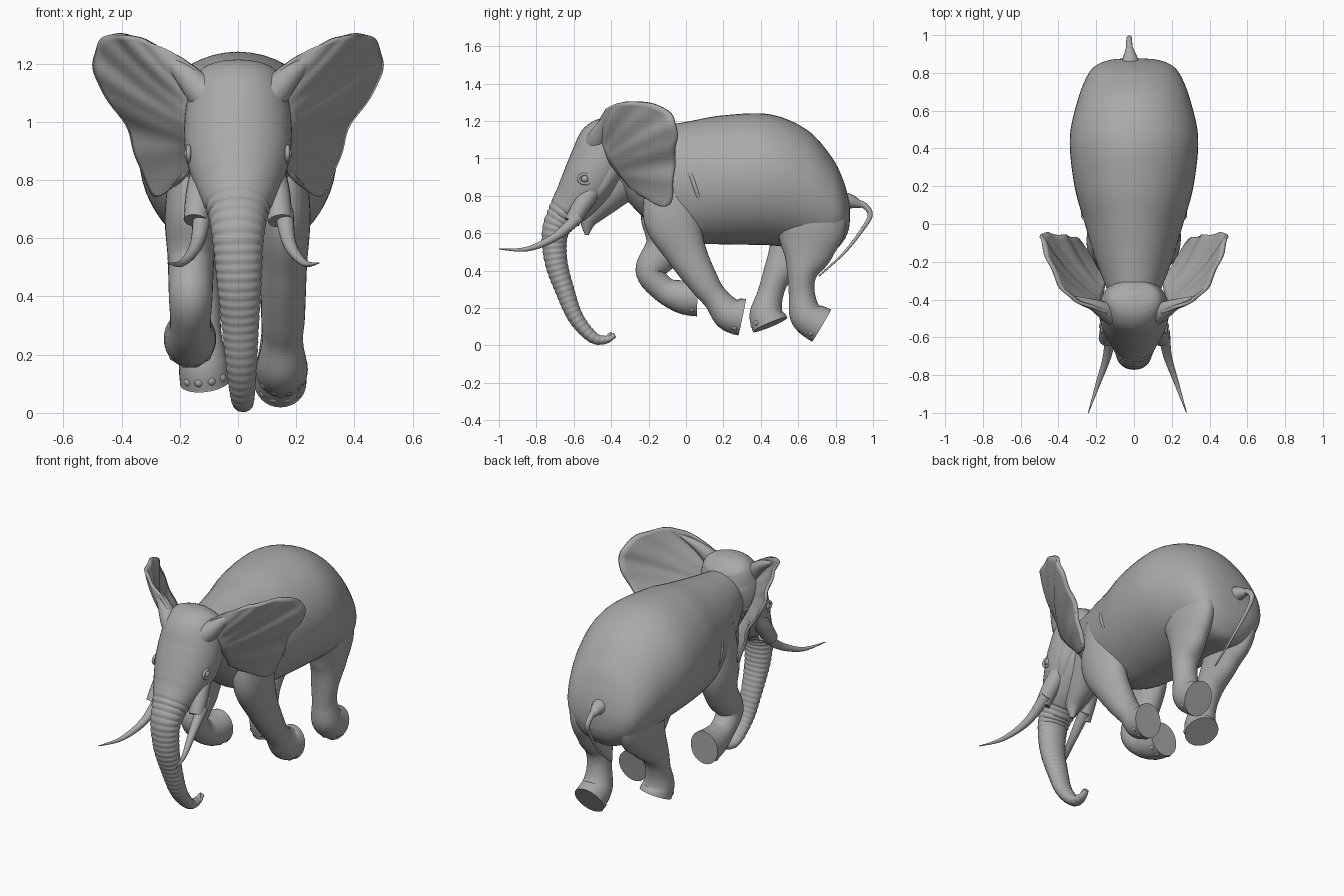
import bpy
import bmesh
import math
from mathutils import Vector

cube = bpy.data.objects.get("Cube")
if cube:
    bpy.data.objects.remove(cube, do_unlink=True)

# One grey hide colour for everything
hide = bpy.data.materials.new("grey_hide")
hide.use_nodes = True
hide.diffuse_color = (.4, .4, .4, 1)
hide.node_tree.nodes["Principled BSDF"].inputs["Base Color"].default_value = hide.diffuse_color
parts = []


def finish(name, bm):
    """Turn a bmesh into a coloured object."""
    bmesh.ops.recalc_face_normals(bm, faces=bm.faces)
    mesh = bpy.data.meshes.new(name)
    bm.to_mesh(mesh)
    bm.free()
    mesh.materials.append(hide)
    obj = bpy.data.objects.new(name, mesh)
    bpy.context.collection.objects.link(obj)
    parts.append(obj)
    return obj


def blend(start, end, factor):
    return start + (end - start) * factor


def spline(points, steps):
    """Smooth curve through tuples of any length."""
    result = []
    last = len(points) - 1
    for i in range(last):
        before, start = points[max(i - 1, 0)], points[i]
        end, after = points[i + 1], points[min(i + 2, last)]
        for k in range(steps):
            f = k / steps
            result.append([
                q + f / 2 * (r - p + f * (2 * p - 5 * q + 4 * r - s + f * (3 * (q - r) + s - p)))
                for p, q, r, s in zip(before, start, end, after)])
    return result + [list(points[last])]


def frame(tangent):
    """Sideways and upright directions around a path."""
    t = tangent.normalized()
    side = (Vector((1, 0, 0)) - t * t.x).normalized()
    return t, side, side.cross(t)


def smooth_skin(length):
    return 1


def loft(name, sections, steps=8, sides=32, ripple=smooth_skin, axis=None):
    """Skin elliptical sections (x, y, z, half width, half depth)."""
    rows = spline(sections, steps)
    centres = [Vector(row[:3]) for row in rows]
    bm = bmesh.new()
    rings, length = [], 0
    for i, (x, y, z, width, depth) in enumerate(rows):
        before, after = centres[max(i - 1, 0)], centres[min(i + 1, len(rows) - 1)]
        length += (centres[i] - before).length
        tangent, side, up = frame(axis or after - before)
        ring = []
        for j in range(sides):
            angle = math.tau * j / sides
            offset = side * math.cos(angle) * width + up * math.sin(angle) * depth
            ring.append(bm.verts.new(centres[i] + offset * ripple(length)))
        rings.append(ring)
    for low, high in zip(rings, rings[1:]):
        for j in range(sides):
            k = (j + 1) % sides
            bm.faces.new((low[j], low[k], high[k], high[j]))
    bm.faces.new(rings[0])
    bm.faces.new(rings[-1])
    return finish(name, bm)


def tube(name, path, start, end):
    """Round loft whose radius changes evenly along the path."""
    radii = [blend(start, end, i / (len(path) - 1)) for i in range(len(path))]
    return loft(name, [(*p, r, r) for p, r in zip(path, radii)], sides=16)


def ball(name, centre, radius):
    bm = bmesh.new()
    bmesh.ops.create_uvsphere(bm, u_segments=16, v_segments=10, radius=radius)
    bmesh.ops.translate(bm, verts=bm.verts, vec=centre)
    return finish(name, bm)


def flip(points, side, shift=0):
    return [(x * side + shift, y, z) for x, y, z in points]


# Torso: upright sections of y, centre height, half width, half height
torso = [(-.4, 1, .12, .13), (-.2, .91, .2, .25), (0, .875, .26, .32), (.2, .885, .315, .345),
         (.45, .885, .34, .35), (.65, .83, .3, .32), (.78, .755, .25, .25),
         (.84, .72, .2, .165), (.87, .7, .12, .08), (.877, .7, .02, .02)]
loft("torso", [(0, *section) for section in torso], sides=48, axis=Vector((0, 1, 0)))


# Head flowing into a ringed, evenly tapering trunk
def trunk_rings(length):
    groove = .05 if .55 < length < 1.4 else 0
    return 1 - groove * abs(math.cos(math.pi * length / .03)) ** 5


head = [(-.365, 1.2, .04, .02), (-.38, 1.17, .13, .09), (-.42, 1.09, .17, .15),
        (-.455, .98, .185, .165), (-.51, .88, .178, .155), (-.575, .79, .15, .13), (-.65, .7, .11, .095)]
trunk = [(-.7, .6), (-.695, .45), (-.65, .3), (-.59, .15), (-.5, .045), (-.43, .03), (-.38, .055)]
sections = [(0, *section) for section in head]
for i, (y, z) in enumerate(trunk):
    width = blend(.09, .015, i / (len(trunk) - 1))
    sections.append((.004 * i, y, z, width, width * .8))
loft("head_and_trunk", sections, steps=24, sides=40, ripple=trunk_rings)
tube("trunk_fingertip", [(.025, -.425, .035), (.025, -.4, .07)], .015, .005)
tube("lower_jaw", [(0, -.35, .88), (0, -.46, .76), (0, -.52, .67), (0, -.53, .59)], .12, .01)

# Ears: a sheet stretched from a root on the skull to a free rim
ear_root = [(.12, -.46, 1.13), (.17, -.42, 1), (.15, -.3, .85)]
ear_rim = [(.14, -.47, 1.18), (.22, -.44, 1.235), (.33, -.39, 1.285), (.4, -.31, 1.3), (.46, -.17, 1.29),
           (.49, -.07, 1.22), (.47, -.05, 1.12), (.385, -.06, 1), (.34, -.07, .87), (.28, -.1, .745),
           (.19, -.26, .81)]


def ear(name, side, across=14):
    rims = spline(flip(ear_rim, side), 8)
    roots = spline(flip(ear_root, side), (len(rims) - 1) // 2)
    outward = Vector((side * .6, -.8, 0))
    bm = bmesh.new()
    grid = []
    for i, (root, rim) in enumerate(zip(roots, rims)):
        along = i / (len(rims) - 1)
        row = []
        for k in range(across + 1):
            out = k / across
            bow = .025 * math.sin(math.pi * out)
            fold = .006 * out * math.sin(along * 50)
            bulge = (bow + fold) * math.sin(math.pi * along)
            row.append(bm.verts.new(Vector(root).lerp(Vector(rim), out) + outward * bulge))
        grid.append(row)
    for inner, outer in zip(grid, grid[1:]):
        for k in range(across):
            bm.faces.new((inner[k], inner[k + 1], outer[k + 1], outer[k]))
    thick = finish(name, bm).modifiers.new("thickness", "SOLIDIFY")
    thick.thickness = .018
    thick.offset = 0


# Paired parts of the head and shoulders
for label, side in (("left", 1), ("right", -1)):
    ear(label + "_ear", side)
    tube(label + "_ear_muscle", flip([(.07, -.48, 1.06), (.13, -.47, 1.11), (.21, -.43, 1.19),
                                      (.31, -.39, 1.25)], side), .08, .008)
    tube(label + "_tusk_socket", flip([(.1, -.48, .86), (.13, -.55, .76), (.145, -.61, .66)], side), .055, .042)
    tube(label + "_tusk", flip([(.14, -.57, .69), (.16, -.7, .58), (.21, -.85, .515), (.26, -1, .515)],
                               side, .018), .033, .002)
    tube(label + "_cheek", flip([(.11, -.4, .95), (.12, -.46, .84), (.07, -.54, .72)], side), .065, .02)
    # Eye ringed by a lid
    eye = Vector((side * .166, -.54, .89))
    ball(label + "_eye", eye, .02)
    turns = [math.tau * i / 8 for i in range(9)]
    tube(label + "_eyelid", [eye + Vector((side * .004, math.cos(a) * .035, math.sin(a) * .025))
                             for a in turns], .008, .008)
    # Loose skin behind the shoulder, its ends sunk into the torso
    for n in range(2):
        bend = [(blend(.22, .27, math.sin(math.pi * f)), n * .035 + f * .1, blend(.99, .7, f))
                for f in (0, .25, .5, .75, 1)]
        tube(f"{label}_shoulder_fold_{n + 1}", flip(bend, side), .012, .012)

# Legs share one build: half width and half depth from the hip to the flat sole
build = [(.06, .08), (.09, .15), (.08, .11), (.075, .08), (.07, .07), (.085, .09), (.09, .1)]


def leg(name, side, foot_x, bulk, path):
    sections = []
    for i, ((y, z), (width, depth)) in enumerate(zip(path, build)):
        swell = bulk if i < 3 else 1
        x = side * blend(.16, foot_x, i / (len(path) - 1))
        sections.append((x, y, z, width, depth * swell))
    loft(name, sections)
    # Toenails around the leading edge
    end = Vector(sections[-1][:3])
    tangent, across, up = frame(end - Vector(sections[-2][:3]))
    for n in range(4):
        angle = math.radians(n * 30 - 45)
        spot = across * math.sin(angle) * width - up * math.cos(angle) * depth
        ball(f"{name}_toenail_{n + 1}", end - tangent * .025 + spot * .86, .018)


leg("front_left_leg", 1, .15, 1,
    [(-.12, .95), (-.08, .7), (0, .5), (.1, .33), (.16, .25), (.23, .17), (.3, .15)])
leg("front_right_leg", -1, .165, 1,
    [(-.12, .95), (-.09, .7), (-.11, .53), (-.19, .4), (-.12, .3), (-.02, .26), (.06, .255)])
leg("rear_left_leg", 1, .145, 1.3,
    [(.6, .95), (.66, .68), (.65, .51), (.62, .38), (.62, .27), (.645, .16), (.725, .105)])
leg("rear_right_leg", -1, .11, 1.3,
    [(.6, .95), (.65, .68), (.58, .52), (.49, .38), (.45, .27), (.43, .17), (.45, .11)])

# Tail swinging out from the rump
tube("tail_base", [(-.02, .8, .76), (-.02, .87, .77), (-.025, .94, .75)], .07, .016)
tube("tail", [(-.02, .88, .765), (-.025, .95, .75), (-.025, .985, .7), (-.02, .95, .63),
              (0, .85, .5), (.01, .71, .37)], .02, .004)

# Smooth shading that keeps the sole edges crisp
bpy.ops.object.select_all(action="DESELECT")
for obj in parts:
    obj.select_set(True)
bpy.context.view_layer.objects.active = parts[0]
bpy.ops.object.shade_smooth_by_angle(angle=math.radians(50))
